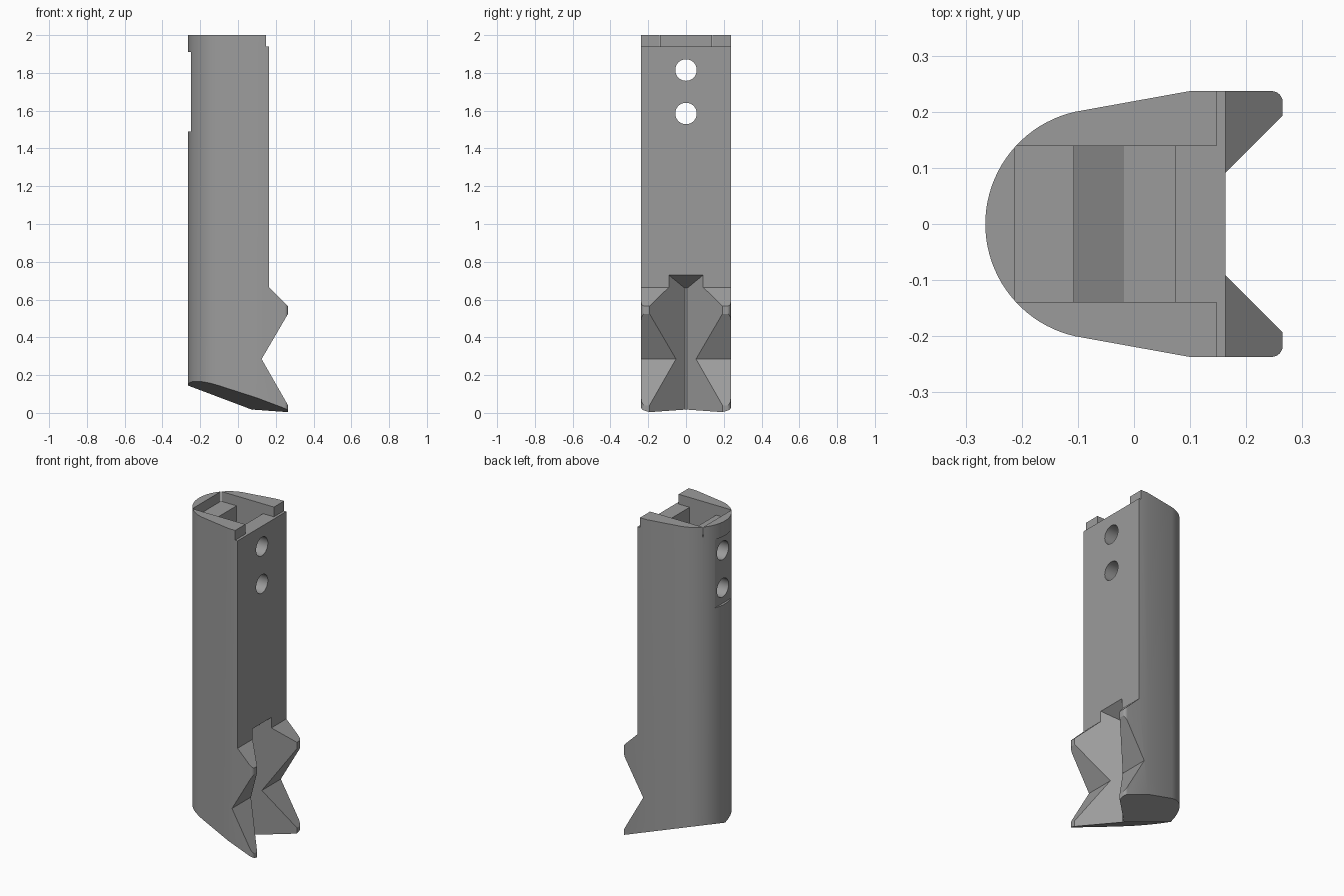
import bpy, bmesh, math
from mathutils import Vector

cube = bpy.data.objects.get("Cube")
if cube:
    bpy.data.objects.remove(cube, do_unlink=True)


def prism(name, points, low, high, axis="Z", clips=()):
    """Extrude a flat outline along Z (xy outline), Y (xz outline) or X (yz outline)."""
    place = {"Z": lambda a, b, h: (a, b, h),
             "Y": lambda a, b, h: (a, h, b),
             "X": lambda a, b, h: (h, a, b)}[axis]
    bm = bmesh.new()
    face = bm.faces.new([bm.verts.new(place(a, b, low)) for a, b in points])
    made = bmesh.ops.extrude_face_region(bm, geom=[face])["geom"]
    shift = Vector(place(0, 0, high - low))
    bmesh.ops.translate(bm, vec=shift,
                        verts=[v for v in made if isinstance(v, bmesh.types.BMVert)])
    # Each clip keeps the side behind its normal and caps the cut
    for point, normal in clips:
        bmesh.ops.bisect_plane(bm, geom=bm.verts[:] + bm.edges[:] + bm.faces[:],
                               plane_co=point, plane_no=normal, clear_outer=True)
        bmesh.ops.holes_fill(bm, edges=[e for e in bm.edges if e.is_boundary], sides=0)
    bmesh.ops.recalc_face_normals(bm, faces=bm.faces)
    mesh = bpy.data.meshes.new(name)
    bm.to_mesh(mesh)
    bm.free()
    obj = bpy.data.objects.new(name, mesh)
    bpy.context.collection.objects.link(obj)
    return obj


def rect(a0, a1, b0, b1):
    return [(a0, b0), (a1, b0), (a1, b1), (a0, b1)]


def arc(cx, cy, r, start, end, n):
    return [(cx + r * math.cos(math.radians(start + (end - start) * i / n)),
             cy + r * math.sin(math.radians(start + (end - start) * i / n)))
            for i in range(n + 1)]


def cut(body, cutter):
    cutter.hide_render = True
    mod = body.modifiers.new("cut", "BOOLEAN")
    mod.operation, mod.solver, mod.object = "DIFFERENCE", "EXACT", cutter
    bpy.ops.object.select_all(action="DESELECT")
    bpy.context.view_layer.objects.active = body
    body.select_set(True)
    bpy.ops.object.modifier_apply(modifier=mod.name)
    bpy.data.objects.remove(cutter, do_unlink=True)


# Body: round back, tapering sides, rounded front corners, keeled sloping base
half = arc(0.245, 0.217, 0.02, 0, 90, 6) + [(0.10, 0.237)]
half += arc(-0.06, 0, 0.205, 102.7, 180, 20)
outline = half + [(x, -y) for x, y in reversed(half[:-1])]
keel = [((0, 0, 0.045), (-0.377, side * 0.305, -1)) for side in (1, -1)]
body = prism("grip_body", outline, -0.2, 2.0, "Z", keel)

# Straight front face above the prongs, then the waist between them
cut(body, prism("front_cutter", [(0.163, 2.1), (0.163, 0.665), (0.363, 0.469), (0.5, 2.1)],
                -0.4, 0.4, "Y"))
cut(body, prism("waist_cutter", [(0.125, 0.285), (0.365, 0.696), (0.365, -0.135)],
                -0.4, 0.4, "Y"))

# Vertical V groove with a slanted roof
groove = [(0.078, -0.006), (0.372, -0.3), (0.372, 0.3), (0.078, 0.006)]
cut(body, prism("groove_cutter", groove, -0.3, 1.2, "Z",
                [((0.078, 0, 0.66), (-0.82, 0, 1))]))

# Top ledge, open channel and deep socket
cut(body, prism("ledge_cutter", rect(0.147, 0.5, 1.94, 2.1), -0.4, 0.4, "Y"))
cut(body, prism("channel_cutter", rect(-0.213, 0.4, 1.94, 2.1), -0.139, 0.139, "Y"))
socket = [(-0.107, 1.98), (-0.107, 1.45), (-0.018, 1.4), (0.073, 1.4), (0.073, 1.98)]
cut(body, prism("socket_cutter", socket, -0.139, 0.139, "Y"))

# Flat recessed pad on the round back
cut(body, prism("pad_cutter", rect(-0.5, -0.25, 1.49, 1.91), -0.3, 0.3, "Y"))

# Two bolt holes straight through
for z in (1.585, 1.815):
    cut(body, prism("hole_cutter", arc(0, z, 0.057, 0, 360, 32)[:-1], -0.5, 0.5, "X"))

# Plain grey finish
grey = bpy.data.materials.new("plain_grey")
grey.use_nodes = True
color = (0.33, 0.33, 0.33, 1)
grey.diffuse_color = color
grey.node_tree.nodes["Principled BSDF"].inputs["Base Color"].default_value = color
body.data.materials.clear()
body.data.materials.append(grey)
for poly in body.data.polygons:
    poly.material_index = 0
bpy.ops.object.shade_smooth_by_angle(angle=math.radians(20))
